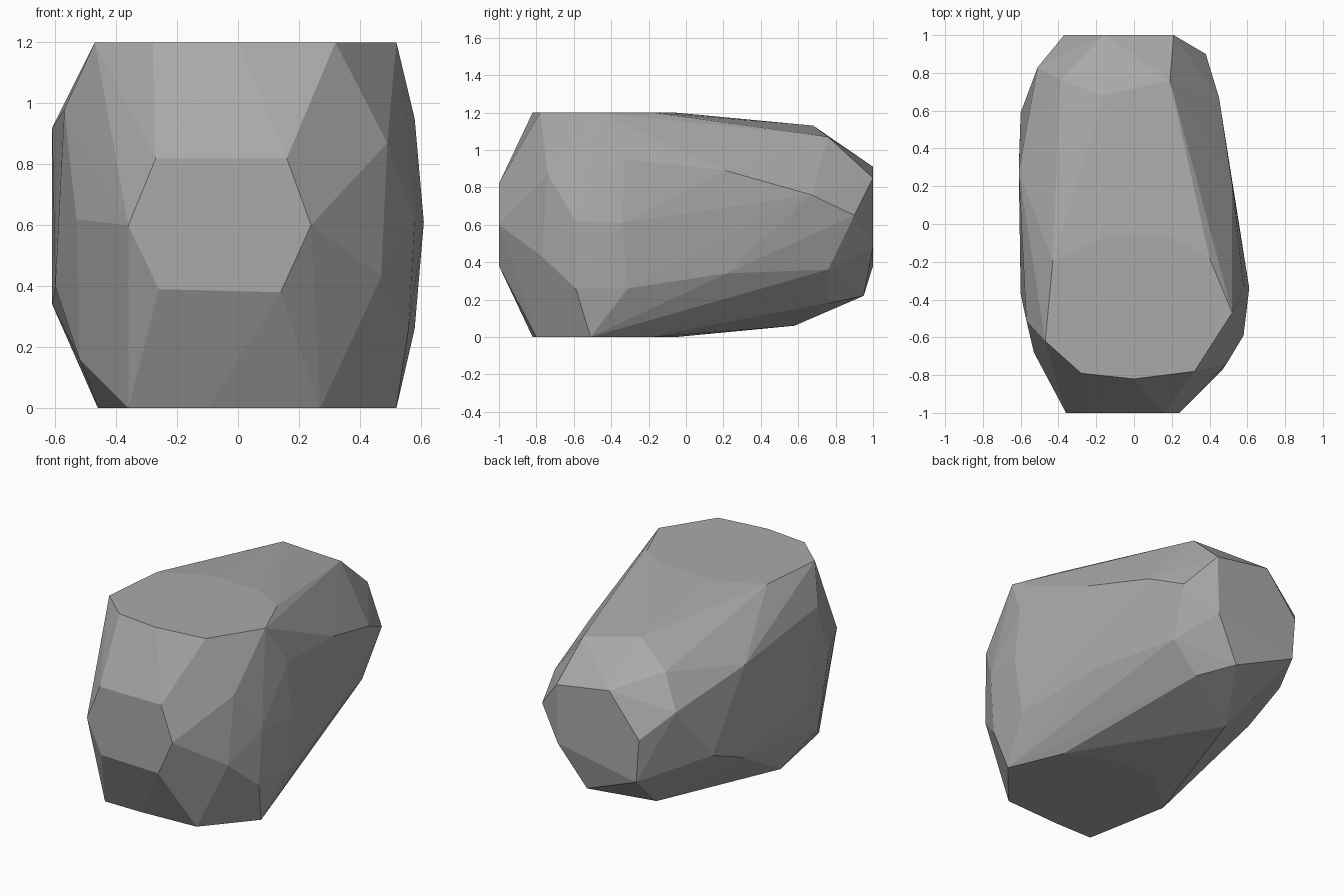
import bpy
import bmesh
import math

if "Cube" in bpy.data.objects:
    bpy.data.objects.remove(bpy.data.objects["Cube"], do_unlink=True)


def make_material(name, colour):
    material = bpy.data.materials.new(name)
    material.use_nodes = True
    material.diffuse_color = colour
    shader = material.node_tree.nodes["Principled BSDF"]
    shader.inputs["Base Color"].default_value = colour
    shader.inputs["Roughness"].default_value = 1
    return material


def lift(profile, axis, level):
    """Place a flat outline in the plane where the given axis equals level."""
    points = []
    for pair in profile:
        point = list(pair)
        point.insert(axis, level)
        points.append(point)
    return points


def build_hull(name, points, material):
    """Wrap a faceted convex skin around the points, merging flat facets."""
    bm = bmesh.new()
    for point in points:
        bm.verts.new(point)
    hull = bmesh.ops.convex_hull(bm, input=bm.verts[:])
    inside = {item for item in hull["geom_interior"] + hull["geom_unused"]
              if isinstance(item, bmesh.types.BMVert)}
    bmesh.ops.delete(bm, geom=list(inside), context="VERTS")
    bmesh.ops.dissolve_limit(bm, angle_limit=math.radians(1),
                             verts=bm.verts[:], edges=bm.edges[:])
    bmesh.ops.recalc_face_normals(bm, faces=bm.faces[:])
    mesh = bpy.data.meshes.new(name)
    bm.to_mesh(mesh)
    bm.free()
    mesh.materials.append(material)
    boulder = bpy.data.objects.new(name, mesh)
    bpy.context.collection.objects.link(boulder)
    return boulder


# Flat front facet, as x and z
front_cap = [(-.36, .6), (-.27, .82), (.16, .82), (.24, .6), (.14, .38), (-.26, .39)]

# Flat back facet, as x and z
back_cap = [(.21, .85), (-.16, .91), (-.37, .65), (-.35, .38), (.2, .48)]

# Level top, as x and y
top_rim = [(-.47, -.62), (-.28, -.79), (0, -.82), (.32, -.78), (.52, -.47),
           (.4, -.18), (.2, -.07), (-.14, -.06), (-.43, -.2)]

# Level underside, as x and y
base_rim = [(-.46, -.29), (-.36, -.82), (-.1, -.82), (.27, -.8), (.52, -.51),
            (.38, -.18), (.1, -.05), (-.2, -.05)]

# Corners of the side facing plus x
left_side = [(.49, -.74, .87), (.47, -.77, .43), (.58, -.59, .62),
             (.58, -.33, .95), (.61, -.34, .61), (.56, -.59, .26),
             (.58, -.31, .26), (.52, .21, .89), (.45, .67, .76), (.49, .22, .34)]

# Corners of the side facing minus x
right_side = [(-.57, -.51, .98), (-.53, -.68, .62), (-.6, -.37, .4),
              (-.52, -.58, .16), (-.61, .28, .92), (-.61, .3, .34),
              (-.6, .59, .46)]

# Shoulders sloping down to the back facet
back_shoulders = [(-.16, .68, 1.13), (.19, .76, 1.07), (-.39, .76, 1),
                  (-.51, .83, .8), (.38, .9, .65), (.34, .76, .36),
                  (.17, .76, .18), (.03, .95, .22), (-.2, .58, .06)]

points = lift(front_cap, 1, -1) + lift(back_cap, 1, 1)
points += lift(top_rim, 2, 1.2) + lift(base_rim, 2, 0)
points += left_side + right_side + back_shoulders

stone_grey = make_material("stone grey", (.4, .4, .4, 1))
build_hull("boulder", points, stone_grey)
